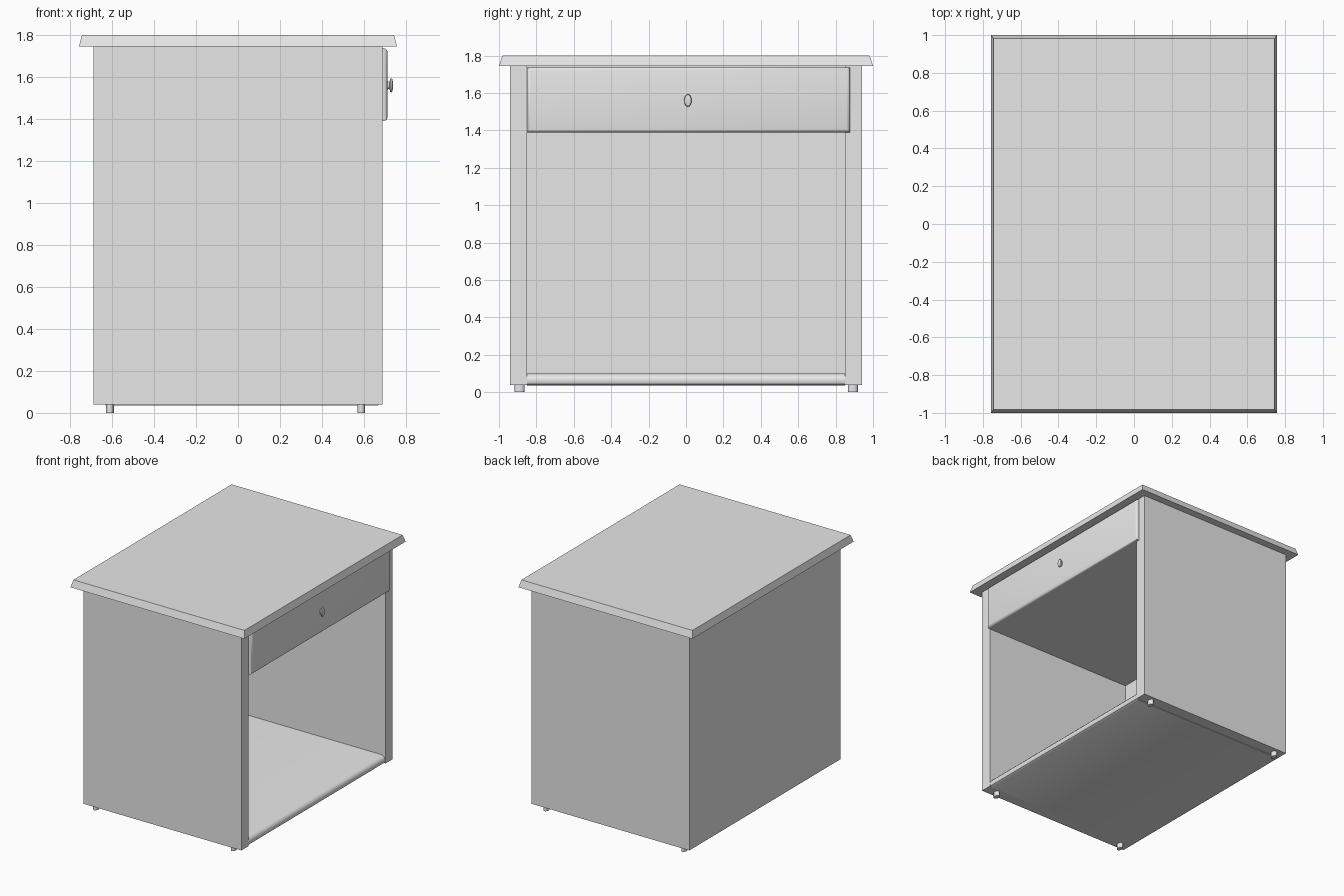
import bpy, bmesh, math
from mathutils import Matrix

cube = bpy.data.objects.get("Cube")
if cube:
    bpy.data.objects.remove(cube, do_unlink=True)

grey = bpy.data.materials.new("light_grey")
grey.use_nodes = True
grey.diffuse_color = (0.8, 0.8, 0.8, 1)
grey.node_tree.nodes["Principled BSDF"].inputs["Base Color"].default_value = (0.8, 0.8, 0.8, 1)


def finish(name, bm, smooth=False):
    bmesh.ops.recalc_face_normals(bm, faces=bm.faces)
    mesh = bpy.data.meshes.new(name)
    bm.to_mesh(mesh)
    bm.free()
    mesh.materials.append(grey)
    obj = bpy.data.objects.new(name, mesh)
    bpy.context.collection.objects.link(obj)
    if smooth:
        bpy.ops.object.select_all(action='DESELECT')
        obj.select_set(True)
        bpy.context.view_layer.objects.active = obj
        bpy.ops.object.shade_smooth_by_angle(angle=math.radians(35))
    return obj


def box_mesh(x, y, z):
    """Box between the given (low, high) limits on each axis."""
    bm = bmesh.new()
    bmesh.ops.create_cube(bm, size=1)
    for v in bm.verts:
        v.co = [lim[int(c > 0)] for lim, c in zip((x, y, z), v.co)]
    return bm


def box(name, x, y, z):
    return finish(name, box_mesh(x, y, z))


def extrude_y(name, profile, y0, y1):
    """Extrude an x-z outline along y."""
    bm = bmesh.new()
    face = bm.faces.new([bm.verts.new((x, y0, z)) for x, z in profile])
    ext = bmesh.ops.extrude_face_region(bm, geom=[face])
    verts = [g for g in ext["geom"] if isinstance(g, bmesh.types.BMVert)]
    bmesh.ops.translate(bm, verts=verts, vec=(0, y1 - y0, 0))
    return finish(name, bm, True)


def lathe(name, profile, matrix, sides=20):
    """Spin (radius, height) points around z, then place with a matrix."""
    bm = bmesh.new()
    verts = [bm.verts.new((r, 0, h)) for r, h in profile]
    edges = [bm.edges.new(pair) for pair in zip(verts, verts[1:])]
    bmesh.ops.spin(bm, geom=verts + edges, axis=(0, 0, 1), cent=(0, 0, 0),
                   steps=sides, angle=math.tau, use_merge=True)
    bmesh.ops.remove_doubles(bm, verts=bm.verts, dist=1e-5)
    bm.transform(matrix)
    return finish(name, bm, True)


# Table top with edges sloping inward towards the upper face
bm = box_mesh((-0.757, 0.757), (-1, 1), (1.745, 1.80))
for v in bm.verts:
    if v.co.z > 1.78:
        v.co.x *= 0.743 / 0.757
        v.co.y *= 0.982
finish("table_top", bm)

# Cabinet walls
box("right_side_panel", (-0.687, 0.687), (-0.94, -0.85), (0.04, 1.745))
box("left_side_panel", (-0.687, 0.687), (0.85, 0.94), (0.04, 1.745))
box("back_panel", (-0.687, -0.63), (-0.85, 0.85), (0.04, 1.745))

# Bottom shelf with a rounded nose
extrude_y("bottom_shelf", [(-0.63, 0.036), (0.665, 0.036), (0.68, 0.045), (0.686, 0.06),
                           (0.682, 0.08), (0.67, 0.094), (0.65, 0.10), (-0.63, 0.10)],
          -0.85, 0.85)

# Drawer front with a softened outer rim
bm = box_mesh((0.687, 0.712), (-0.85, 0.876), (1.39, 1.737))
rim = [e for e in bm.edges if all(v.co.x > 0.7 for v in e.verts)]
bmesh.ops.bevel(bm, geom=rim, offset=0.018, segments=3, profile=0.5, affect='EDGES')
finish("drawer_front", bm, True)

# Drawer tray
box("drawer_bottom", (-0.63, 0.687), (-0.85, 0.85), (1.39, 1.42))
box("drawer_back", (-0.63, -0.60), (-0.85, 0.85), (1.42, 1.72))
for side, s in (("left", 1), ("right", -1)):
    box(f"drawer_{side}_side", (-0.60, 0.687), sorted((s * 0.82, s * 0.85)), (1.42, 1.72))

# Oval drawer knob
place = (Matrix.Translation((0.71, 0.01, 1.56)) @ Matrix.Diagonal((1, 0.58, 1, 1))
         @ Matrix.Rotation(math.pi / 2, 4, 'Y'))
lathe("drawer_knob", [(0, 0), (0.022, 0), (0.018, 0.005), (0.015, 0.011), (0.03, 0.014),
                      (0.034, 0.019), (0.03, 0.025), (0.015, 0.028), (0, 0.029)], place)

# Four short feet
for end, x in (("front", 0.587), ("rear", -0.61)):
    for side, y in (("left", 0.892), ("right", -0.89)):
        lathe(f"{end}_{side}_foot", [(0, 0), (0.022, 0), (0.022, 0.045), (0, 0.045)],
              Matrix.Translation((x, y, 0)) @ Matrix.Diagonal((0.85, 1.2, 1, 1)))
